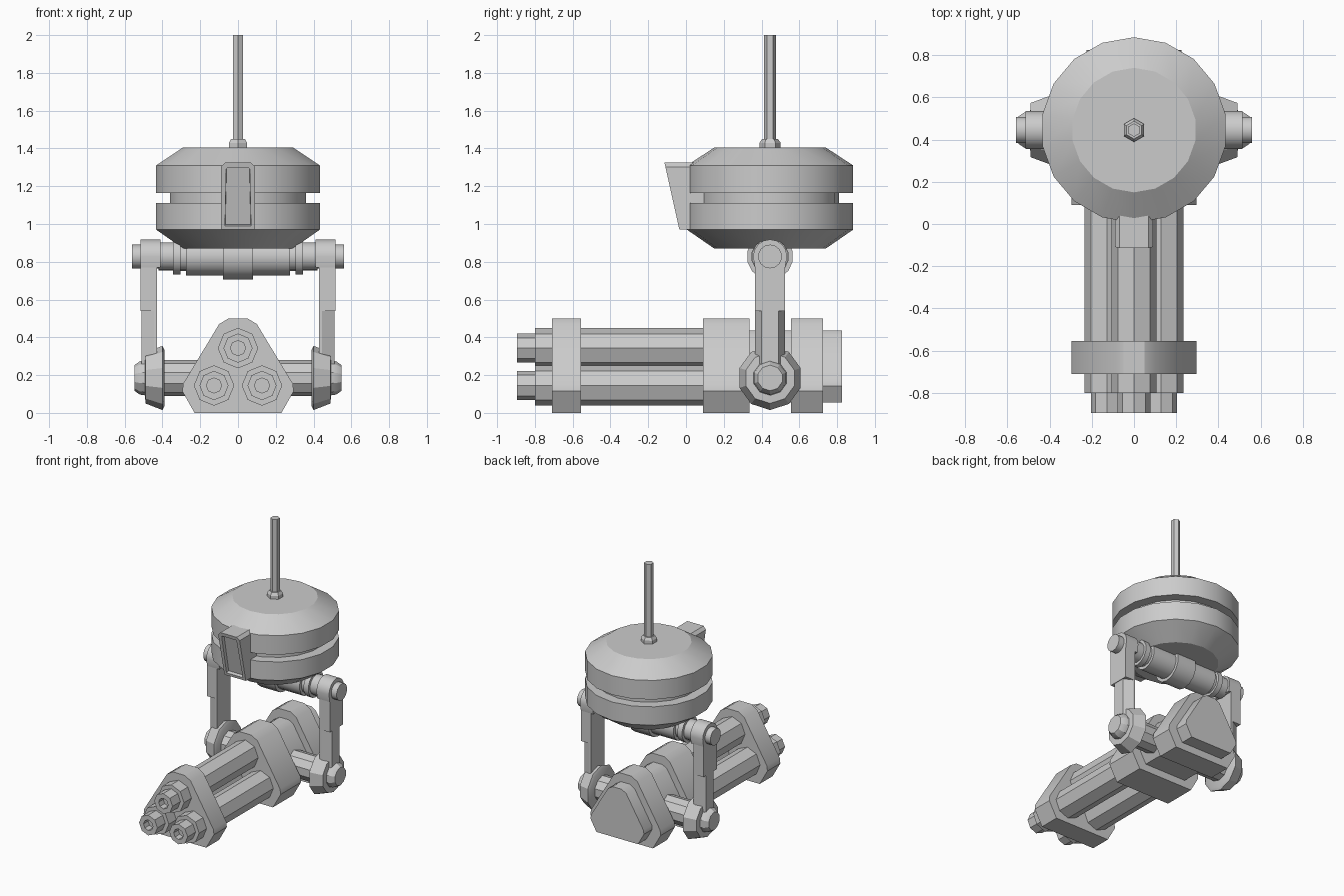
import bpy, bmesh, math

cube = bpy.data.objects.get("Cube")
if cube:
    bpy.data.objects.remove(cube)

grey = bpy.data.materials.new("plain_grey")
grey.use_nodes = True
grey.diffuse_color = (0.6, 0.6, 0.6, 1)
grey.node_tree.nodes["Principled BSDF"].inputs["Base Color"].default_value = (0.6, 0.6, 0.6, 1)

PIVOT_Y = 0.445
TOP_Z, LOW_Z = 0.828, 0.185


def finish(name, bm):
    """Turn a bmesh into an object, smooth below about thirty degrees."""
    bmesh.ops.recalc_face_normals(bm, faces=bm.faces)
    for f in bm.faces:
        f.smooth = True
    for e in bm.edges:
        e.smooth = e.calc_face_angle(math.pi) < math.radians(28)
    mesh = bpy.data.meshes.new(name)
    bm.to_mesh(mesh)
    bm.free()
    mesh.materials.append(grey)
    obj = bpy.data.objects.new(name, mesh)
    bpy.context.collection.objects.link(obj)
    return obj


def oriented(axis, a, b, h):
    return {"X": (h, b, a), "Y": (b, h, a), "Z": (b, a, h)}[axis]


def skin(bm, rings):
    """Bridge successive rings of vertices and cap both ends."""
    n = len(rings[0])
    for lo, hi in zip(rings, rings[1:]):
        for i in range(n):
            j = (i + 1) % n
            bm.faces.new((lo[i], lo[j], hi[j], hi[i]))
    bm.faces.new(rings[0])
    bm.faces.new(rings[-1])


def lathe(name, profile, sides, axis, centre):
    """Revolve (radius, position) pairs about an axis through centre."""
    bm = bmesh.new()
    rings = []
    for r, h in profile:
        ring = []
        for i in range(sides):
            t = math.tau * i / sides
            p = oriented(axis, r * math.cos(t), r * math.sin(t), h)
            ring.append(bm.verts.new([c + q for c, q in zip(centre, p)]))
        rings.append(ring)
    skin(bm, rings)
    return finish(name, bm)


def prism(name, outline, start, end, axis):
    """Extrude a closed (b, a) outline along an axis."""
    bm = bmesh.new()
    skin(bm, [[bm.verts.new(oriented(axis, a, b, h)) for b, a in outline]
              for h in (start, end)])
    return finish(name, bm)


def steps(*spans):
    """Stepped profile from (radius, start, end) spans."""
    return [(r, h) for r, s, e in spans for h in (s, e)]


# Head and antenna
head_centre = (0, PIVOT_Y, 0)
lathe("head", [(0.295, 0.87), (0.44, 0.97), (0.44, 1.11), (0.365, 1.11),
               (0.365, 1.165), (0.44, 1.165), (0.44, 1.31), (0.295, 1.405)],
      18, "Z", head_centre)
lathe("antenna_base", [(0.056, 1.4), (0.056, 1.43), (0.042, 1.45)], 6, "Z", head_centre)
lathe("antenna_rod", [(0.032, 1.44), (0.032, 2.0)], 6, "Z", head_centre)

# Sensor housing with sloping, recessed face
side = [(0.1, 0.97), (-0.035, 0.97), (-0.114, 1.325), (0.1, 1.325)]
bm = bmesh.new()
skin(bm, [[bm.verts.new((x, y, z)) for y, z in side] for x in (-0.09, 0.09)])
corners = [e for e in bm.edges if all(v.co.z > 1.3 for v in e.verts)
           and abs(e.verts[0].co.x - e.verts[1].co.x) < 0.01]
bmesh.ops.bevel(bm, geom=corners, offset=0.022, segments=1, affect="EDGES")
bmesh.ops.recalc_face_normals(bm, faces=bm.faces)
bm.normal_update()
face = min(bm.faces, key=lambda f: f.normal.y)
bmesh.ops.inset_region(bm, faces=[face], thickness=0.03)
bmesh.ops.inset_region(bm, faces=[face], thickness=0.002, depth=-0.025)
finish("sensor_housing", bm)

# Upper axle under the head
half = [(0.123, 0, 0.08), (0.1, 0.08, 0.275), (0.078, 0.275, 0.305),
        (0.096, 0.305, 0.345), (0.075, 0.345, 0.42), (0.063, 0.42, 0.56)]
right = steps(*half)[1:]
lathe("upper_axle", [(r, -h) for r, h in reversed(right)] + right,
      14, "X", (0, PIVOT_Y, TOP_Z))

# Lower crossbar
lathe("crossbar", [(0.096, -0.42), (0.096, 0.42)], 10, "X", (0, PIVOT_Y, LOW_Z))

# Arms, hubs and pins on both sides
for label, s in (("left", 1), ("right", -1)):
    arc = [(PIVOT_Y + 0.09 * math.cos(math.pi * i / 8),
            TOP_Z + 0.09 * math.sin(math.pi * i / 8)) for i in range(9)]
    knuckle = arc + [(PIVOT_Y - 0.08, 0.77), (PIVOT_Y + 0.08, 0.77)]
    prism(label + "_arm_knuckle", knuckle, s * 0.41, s * 0.515, "X")

    upper = [(s * 0.43, PIVOT_Y - 0.08), (s * 0.515, PIVOT_Y - 0.08),
             (s * 0.515, PIVOT_Y + 0.08), (s * 0.43, PIVOT_Y + 0.08)]
    prism(label + "_upper_arm", upper, 0.54, 0.775, "Z")

    lower = [(s * x, PIVOT_Y + y) for x, y in
             [(0.43, -0.08), (0.445, -0.08), (0.51, -0.045),
              (0.51, 0.045), (0.445, 0.08), (0.43, 0.08)]]
    prism(label + "_lower_arm", lower, LOW_Z, 0.545, "Z")

    hub = [(0.15, 0.39), (0.17, 0.4), (0.135, 0.49), (0.092, 0.492),
           (0.088, 0.52), (0.068, 0.548)]
    lathe(label + "_lower_hub", [(r, s * h) for r, h in hub],
          10, "X", (0, PIVOT_Y, LOW_Z))

# Rounded triangular plates of the gun body
edge = [(0.05, 0.5), (0.1, 0.47), (0.29, 0.155), (0.295, 0.115), (0.23, 0.0)]
plate = edge + [(-x, z) for x, z in reversed(edge)]
small = [(x * 0.76, 0.23 + (z - 0.23) * 0.76) for x, z in plate]
for name, outline, start, end in [
        ("front_plate", plate, -0.71, -0.555),
        ("middle_plate", plate, 0.09, 0.335),
        ("body_core", small, 0.33, 0.56),
        ("rear_plate", plate, 0.555, 0.725),
        ("rear_cap", small, 0.72, 0.825)]:
    prism(name, outline, start, end, "Y")

# Three barrels with hollow muzzles
barrel = [(0.107, 0.1), (0.107, -0.8), (0.077, -0.8), (0.077, -0.895),
          (0.04, -0.895), (0.04, -0.84)]
for name, x, z in [("top_barrel", 0, 0.343), ("left_barrel", 0.127, 0.145),
                   ("right_barrel", -0.127, 0.145)]:
    lathe(name, barrel, 8, "Y", (x, 0, z))
